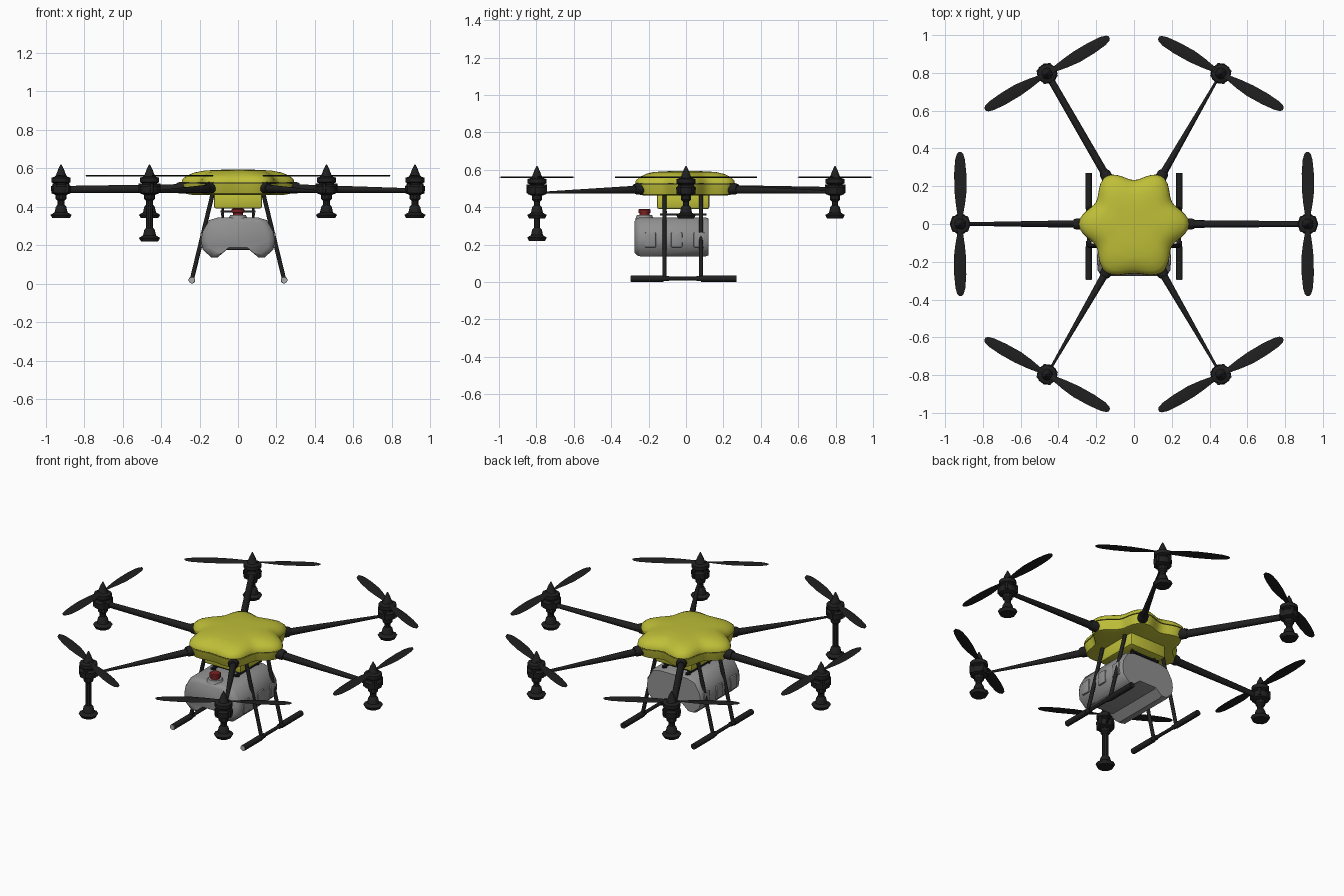
import bpy, bmesh, math
from mathutils import Vector, Matrix

old = bpy.data.objects.get("Cube")
if old:
    bpy.data.objects.remove(old, do_unlink=True)


def material(name, r, g, b):
    m = bpy.data.materials.new(name)
    m.use_nodes = True
    m.diffuse_color = (r, g, b, 1)
    m.node_tree.nodes["Principled BSDF"].inputs["Base Color"].default_value = (r, g, b, 1)
    return m


YELLOW = material("yellow shell", 0.52, 0.52, 0.04)
BLACK = material("carbon black", 0.014, 0.014, 0.014)
GREY = material("tank grey", 0.28, 0.28, 0.28)
RED = material("cap red", 0.2, 0.015, 0.015)
PALE = material("pale plug", 0.4, 0.4, 0.4)


def finish(name, bm, mat, angle=35):
    bmesh.ops.recalc_face_normals(bm, faces=bm.faces)
    mesh = bpy.data.meshes.new(name)
    bm.to_mesh(mesh)
    bm.free()
    mesh.materials.append(mat)
    ob = bpy.data.objects.new(name, mesh)
    bpy.context.collection.objects.link(ob)
    bpy.ops.object.select_all(action="DESELECT")
    ob.select_set(True)
    bpy.context.view_layer.objects.active = ob
    bpy.ops.object.shade_smooth_by_angle(angle=math.radians(angle))
    return ob


def skin(bm, rings):
    """Bridge closed rings of equal length and cap both ends."""
    loops = [[bm.verts.new(p) for p in ring] for ring in rings]
    n = len(loops[0])
    for a, b in zip(loops, loops[1:]):
        for i in range(n):
            bm.faces.new((a[i], a[(i + 1) % n], b[(i + 1) % n], b[i]))
    bm.faces.new(loops[0])
    bm.faces.new(loops[-1])


def loft(name, rings, mat, angle=35):
    bm = bmesh.new()
    skin(bm, rings)
    return finish(name, bm, mat, angle)


def circle(rx, ry, n):
    return [(rx * math.cos(t), ry * math.sin(t))
            for t in (2 * math.pi * i / n for i in range(n))]


def lathe(name, profile, mat, at=(0, 0), n=12):
    return loft(name, [[(x + at[0], y + at[1], z) for x, y in circle(r, r, n)]
                       for r, z in profile], mat)


def rod(name, a, b, r, mat, n=12):
    a, b = Vector(a), Vector(b)
    q = (b - a).to_track_quat("Z", "Y")
    return loft(name, [[p + q @ Vector((x, y, 0)) for x, y in circle(r, r, n)]
                       for p in (a, b)], mat)


def box(name, lo, hi, mat, bevel=0.0):
    lo, hi = Vector(lo), Vector(hi)
    bm = bmesh.new()
    bmesh.ops.create_cube(bm, size=1, matrix=Matrix.Translation((lo + hi) / 2)
                          @ Matrix.Diagonal((*(hi - lo), 1)))
    if bevel:
        bmesh.ops.bevel(bm, geom=bm.edges[:], offset=bevel, segments=2,
                        profile=0.5, affect="EDGES")
    return finish(name, bm, mat)


# Six-lobed hull
def hull_ring(z, scale, lobe=0.03):
    ring = []
    for i in range(72):
        t = math.radians(5 * i)
        r = 0.265 + lobe * math.cos(6 * t) + 0.03 * max(0, -math.sin(t)) ** 16
        ring.append((scale * r * math.cos(t), scale * r * math.sin(t), z))
    return ring


loft("lower_shell", [hull_ring(0.462, 0.82), hull_ring(0.468, 0.93),
                     hull_ring(0.50, 0.97), hull_ring(0.521, 0.985)], YELLOW)
loft("shell_seam", [hull_ring(0.52, 0.965), hull_ring(0.527, 0.965)], BLACK)
loft("upper_shell", [hull_ring(0.526, 0.99), hull_ring(0.543, 0.98),
                     hull_ring(0.562, 0.9), hull_ring(0.578, 0.78, 0.024),
                     hull_ring(0.588, 0.62, 0.015), hull_ring(0.592, 0.35, 0.005),
                     hull_ring(0.593, 0.05, 0)], YELLOW, 50)
box("belly_box", (-0.125, -0.155, 0.39), (0.125, 0.125, 0.475), YELLOW, 0.012)

# Hanging frame between the belly and the tank
for x in (-0.08, 0.08):
    for y in (-0.11, -0.02, 0.08):
        rod("frame_post", (x, y, 0.33), (x, y, 0.40), 0.006, BLACK, 8)
    box("frame_rail", (x - 0.008, -0.14, 0.355), (x + 0.008, 0.11, 0.367), BLACK)
for y in (-0.11, 0.08):
    box("frame_cross_bar", (-0.09, y - 0.008, 0.37), (0.09, y + 0.008, 0.38), BLACK)

# Tank with an arched underside
half = [(0.06, 0.175), (0.105, 0.137), (0.14, 0.137), (0.185, 0.178),
        (0.192, 0.225), (0.185, 0.27), (0.15, 0.33), (0.10, 0.345)]
section = half + [(-x, z) for x, z in reversed(half)]


def tank_ring(y, s):
    return [(x * s, y, 0.24 + (z - 0.24) * s) for x, z in section]


loft("tank", [tank_ring(-0.275, 0.82), tank_ring(-0.262, 0.95), tank_ring(-0.245, 1),
              tank_ring(0.105, 1), tank_ring(0.12, 0.95)], GREY, 40)
for side in (-1, 1):
    for y in (-0.19, -0.05, 0.07):
        xs = sorted((side * 0.17, side * 0.196))
        box("tank_rib", (xs[0], y - 0.03, 0.185), (xs[1], y + 0.03, 0.265), GREY, 0.006)
lathe("filler_neck", [(0.05, 0.335), (0.04, 0.358)], GREY, (0, -0.222), 16)
lathe("filler_cap", [(0.026, 0.355), (0.026, 0.368), (0.033, 0.37), (0.033, 0.386),
                     (0.028, 0.391)], RED, (0, -0.222), 16)

# Landing gear
for side in (-1, 1):
    x = side * 0.24
    for y in (-0.115, 0.08):
        rod("leg", (side * 0.13, y, 0.475), (x, y, 0.02), 0.011, BLACK)
        rod("leg_joint", (x, y - 0.025, 0.018), (x, y + 0.025, 0.018), 0.014, BLACK)
    rod("skid", (x, -0.29, 0.018), (x, 0.265, 0.018), 0.010, BLACK)
    for a, b in ((-0.293, -0.12), (0.08, 0.27)):
        rod("skid_sleeve", (x, a, 0.018), (x, b, 0.018), 0.0175, BLACK)
    rod("skid_plug", (x, -0.297, 0.018), (x, -0.29, 0.018), 0.015, PALE)

# Propeller: two mirrored blades, (distance, leading edge, trailing edge)
stations = [(0.0, 0.012, -0.012), (0.05, 0.015, -0.015), (0.11, 0.026, -0.024),
            (0.18, 0.034, -0.031), (0.27, 0.032, -0.032), (0.34, 0.025, -0.027),
            (0.37, 0.016, -0.018), (0.38, 0.006, -0.008)]


def propeller(name, at, az):
    bm = bmesh.new()
    for turn in (0, math.pi):
        rings = []
        rot = Matrix.Rotation(turn, 4, "Z")
        for d, lead, trail in stations:
            mid, twist = (lead + trail) / 2, 0.004 * (1 - d / 0.4)
            rings.append([rot @ Vector(p) for p in (
                (lead, d, twist), (mid, d, 0.005), (trail, d, -twist), (mid, d, -0.003))])
        skin(bm, rings)
    bm.transform(Matrix.Translation((*at, 0.56)) @ Matrix.Rotation(az, 4, "Z"))
    return finish(name, bm, BLACK, 60)


# Arms: angle, tip half width, tip half height, bottom of the nozzle
arms = [(0, 0.015, 0.012, 0.34), (60, 0.006, 0.008, 0.34), (120, 0.018, 0.018, 0.34),
        (180, 0.009, 0.018, 0.34), (240, 0.006, 0.005, 0.22), (300, 0.006, 0.005, 0.34)]
for deg, w, h, foot in arms:
    az = math.radians(deg)
    rot = Matrix.Rotation(az, 4, "Z")
    at = (0.92 * math.cos(az), 0.92 * math.sin(az))

    def arm_ring(d, ry, rz, z):
        return [rot @ Vector((d, y, z + dz)) for y, dz in circle(ry, rz, 12)]

    loft("arm", [arm_ring(0.25, 0.021, 0.023, 0.495),
                 arm_ring(0.90, w, h, 0.472 + h)], BLACK)
    loft("arm_socket", [arm_ring(0.22, 0.03, 0.03, 0.498), arm_ring(0.305, 0.03, 0.03, 0.498),
                        arm_ring(0.32, 0.024, 0.025, 0.498)], BLACK)
    lathe("motor", [(0.03, 0.462), (0.05, 0.47), (0.053, 0.505), (0.04, 0.515),
                    (0.04, 0.522), (0.05, 0.528), (0.05, 0.55), (0.03, 0.557),
                    (0.022, 0.575), (0.016, 0.592), (0.003, 0.619)], BLACK, at)
    for k in range(4):
        t = az + math.radians(45 + 90 * k)
        c = (at[0] + 0.046 * math.cos(t), at[1] + 0.046 * math.sin(t))
        lathe("motor_bolt", [(0.012, 0.475), (0.012, 0.52)], BLACK, c, 6)
    lathe("spray_nozzle", [(0.045, foot), (0.055, foot + 0.018), (0.034, foot + 0.03),
                           (0.027, foot + 0.06), (0.018, foot + 0.07), (0.018, 0.43),
                           (0.028, 0.44), (0.028, 0.475)], BLACK, at, 10)
    propeller("propeller", at, az)
